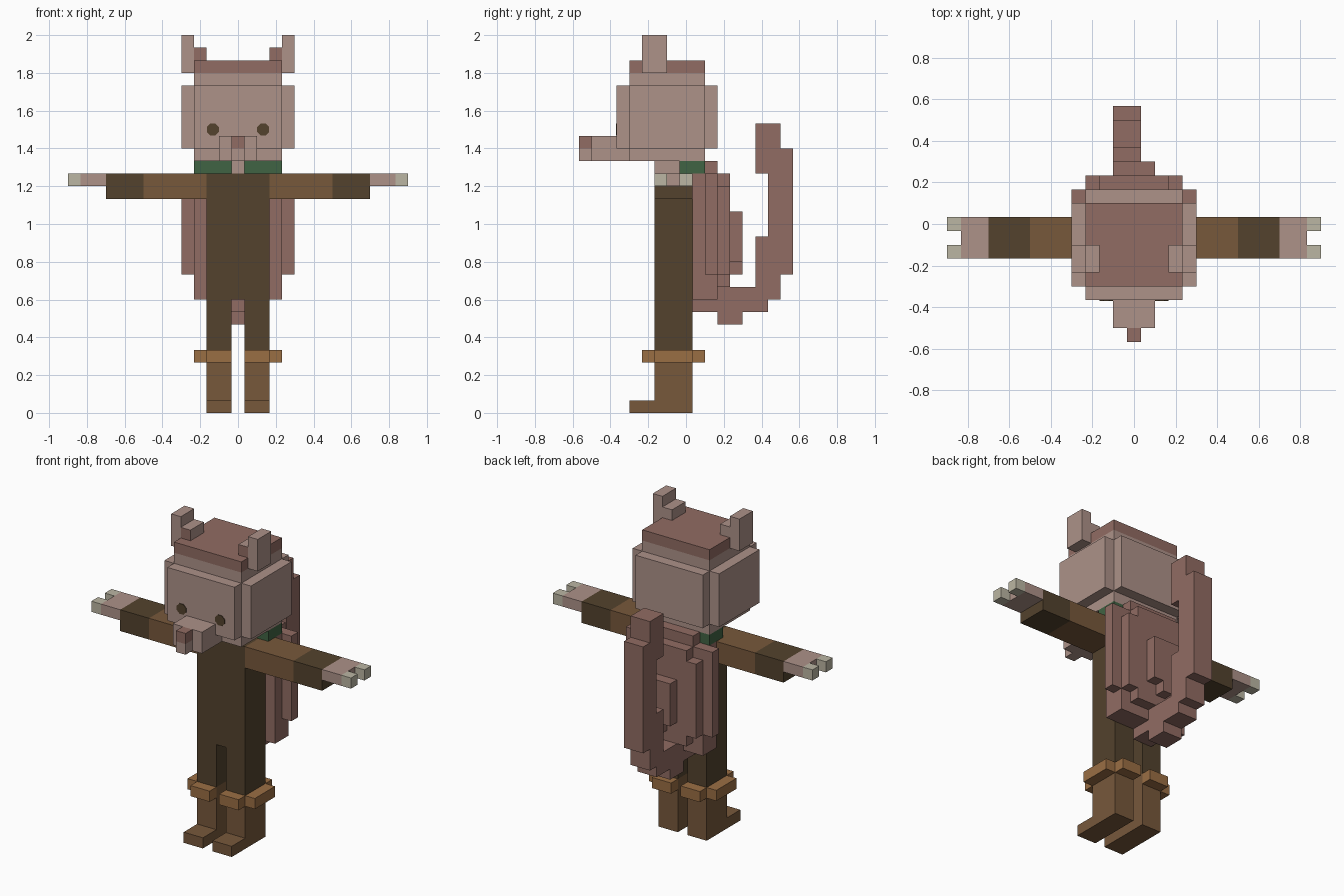
import bpy
import bmesh
from math import pi
from mathutils import Matrix, Vector

U = 2 / 30  # edge length of one block

cube = bpy.data.objects.get("Cube")
if cube:
    bpy.data.objects.remove(cube, do_unlink=True)


def material(name, *rgb):
    linear = [((c / 255 + 0.055) / 1.055) ** 2.4 for c in rgb] + [1]
    mat = bpy.data.materials.new(name)
    mat.use_nodes = True
    mat.diffuse_color = linear
    mat.node_tree.nodes["Principled BSDF"].inputs["Base Color"].default_value = linear
    return mat


fur = material("light_fur", 173, 146, 137)
dark_fur = material("dark_fur", 145, 108, 99)
cloth = material("dark_cloth", 83, 66, 45)
leather = material("brown_leather", 119, 88, 59)
trim = material("tan_trim", 154, 110, 68)
green = material("green_scarf", 64, 99, 67)
claw = material("cream_claw", 187, 182, 163)


def make_object(name, bm, mats):
    mesh = bpy.data.meshes.new(name)
    bm.to_mesh(mesh)
    bm.free()
    for mat in mats:
        mesh.materials.append(mat)
    obj = bpy.data.objects.new(name, mesh)
    bpy.context.collection.objects.link(obj)
    return obj


def blocks(name, mat, *boxes, side=1, front=None):
    """Join boxes given as (x range, y range, z range) in block units."""
    bm = bmesh.new()
    for box in boxes:
        low, high = (Vector(v) * U for v in zip(*box))
        low.x, high.x = sorted((low.x * side, high.x * side))
        size = Matrix.Diagonal((high - low).to_4d())
        place = Matrix.Translation((low + high) / 2)
        bmesh.ops.create_cube(bm, size=1, matrix=place @ size)
    bm.normal_update()
    if front:
        for face in bm.faces:
            face.material_index = int(face.normal.y < -0.5)
    return make_object(name, bm, [mat, front] if front else [mat])


def wide(half):
    return (-half, half)


body_y = (-2.5, 0.5)
head_y = (-4.5, 1.5)

# Torso, neck and scarf
blocks("torso", cloth, (wide(2.5), body_y, (9, 19)))
blocks("neck", fur, (wide(0.5), (-2.5, -0.5), (19, 20)))
blocks("scarf", green, (wide(3.5), (-0.5, 1.5), (19, 20)))

# Stepped head
cheek_z = (21, 26)
blocks("head", fur,
       (wide(3.5), head_y, (20, 27)),
       (wide(4.5), head_y, cheek_z),
       (wide(3.5), (-5.5, 2.5), cheek_z))
blocks("head_top", dark_fur, (wide(3.5), head_y, (27, 28)))
blocks("snout", fur,
       (wide(1.5), (-7.5, -4.5), (20, 22)),
       (wide(0.5), (-8.5, -7.5), (20, 21)))
blocks("nose", dark_fur, (wide(0.5), (-8.5, -7.5), (21, 22)))

# Paired parts
for label, s in (("left", 1), ("right", -1)):
    # Ear and eye
    ear_y = (-3.5, -1.5)
    blocks(label + "_ear", fur, ((3.5, 4.5), ear_y, (27, 30)), side=s)
    blocks(label + "_inner_ear", fur, ((2.5, 3.5), ear_y, (28, 29)),
           side=s, front=dark_fur)
    bm = bmesh.new()
    turn = Matrix.Rotation(pi / 2, 4, "X") @ Matrix.Rotation(pi / 8, 4, "Z")
    bmesh.ops.create_cone(bm, cap_ends=True, segments=8, radius1=U * 0.52,
                          radius2=U * 0.52, depth=0.008,
                          matrix=Matrix.Translation(Vector((2 * s, -5.5, 22.5)) * U) @ turn)
    make_object(label + "_eye", bm, [cloth])

    # Arm, hand and claws
    blocks(label + "_sleeve", leather, ((2.5, 7.5), body_y, (17, 19)), side=s)
    blocks(label + "_cuff", cloth, ((7.5, 10.5), body_y, (17, 19)), side=s)
    blocks(label + "_hand", fur, ((10.5, 12.5), body_y, (18, 19)), side=s)
    blocks(label + "_claws", claw,
           *[((12.5, 13.5), (y, y + 1), (18, 19)) for y in (-2.5, -0.5)], side=s)

    # Leg, boot and boot trim
    leg_x = (0.5, 2.5)
    blocks(label + "_leg", cloth, (leg_x, body_y, (5, 9)), side=s)
    blocks(label + "_boot", leather,
           (leg_x, body_y, (0, 5)),
           (leg_x, (-4.5, -2.5), (0, 1)), side=s)
    blocks(label + "_boot_trim", trim,
           (leg_x, (-3.5, -2.5), (4, 5)),
           (leg_x, (0.5, 1.5), (4, 5)),
           ((2.5, 3.5), body_y, (4, 5)), side=s)

# Stepped fur cape, layered outwards from the back
inner, middle, outer, crest = [(n + 0.5, n + 1.5) for n in range(4)]
blocks("fur_cape", dark_fur,
       (wide(3.5), inner, (9, 19)),
       (wide(4.5), middle, (11, 19)),
       (wide(3.5), middle, (9, 11)),
       (wide(2.5), middle, (19, 20)),
       (wide(3.5), outer, (11, 18)),
       (wide(2.5), outer, (10, 19)),
       (wide(1.5), crest, (12, 16)),
       (wide(0.5), crest, (11, 12)))

# Tail curling down, back and up
tail_x = (-1.5, 0.5)
tail_path = [((0.5, 2.5), (8, 10)), ((2.5, 4.5), (7, 10)), ((4.5, 5.5), (8, 10)),
             ((5.5, 6.5), (8, 14)), ((6.5, 7.5), (9, 23)), ((7.5, 8.5), (11, 21)),
             ((5.5, 6.5), (19, 23))]
blocks("tail", dark_fur, *[(tail_x, y, z) for y, z in tail_path])
